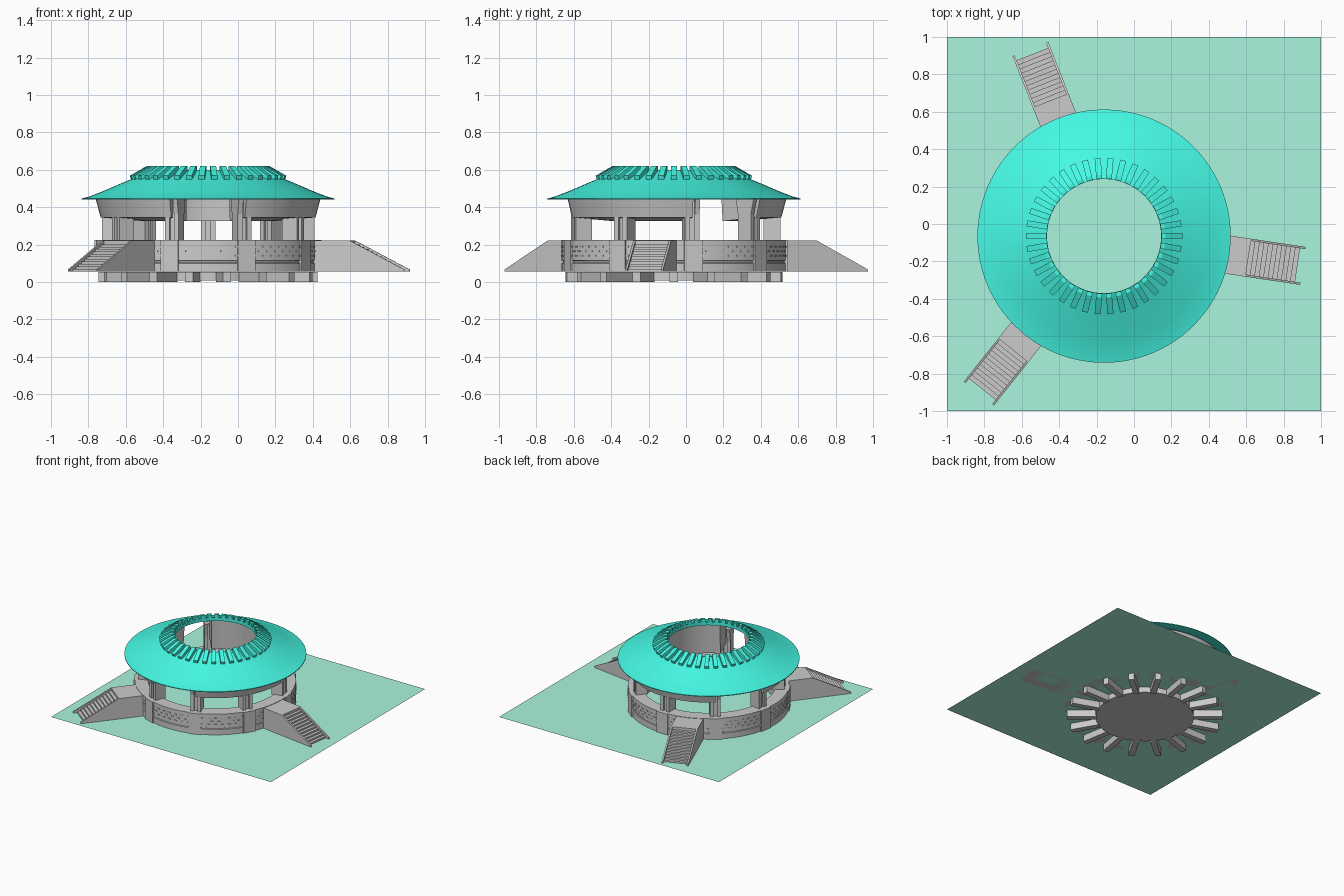
import bpy, bmesh
from math import sin, cos, radians, pi
from mathutils import Vector

if "Cube" in bpy.data.objects:
    bpy.data.objects.remove(bpy.data.objects["Cube"])

CX, CY, G = -0.16, -0.065, 0.055   # pavilion centre and ground level


def material(name, rgb):
    m = bpy.data.materials.new(name)
    m.diffuse_color = (*rgb, 1)
    m.use_nodes = True
    m.node_tree.nodes["Principled BSDF"].inputs["Base Color"].default_value = m.diffuse_color
    return m


def finish(name, bm, mat=None, smooth=False):
    bmesh.ops.recalc_face_normals(bm, faces=bm.faces)
    me = bpy.data.meshes.new(name)
    bm.to_mesh(me)
    bm.free()
    ob = bpy.data.objects.new(name, me)
    ob.location = (CX, CY, 0)
    bpy.context.collection.objects.link(ob)
    if mat:
        me.materials.append(mat)
    if smooth:
        bpy.ops.object.select_all(action='DESELECT')
        ob.select_set(True)
        bpy.context.view_layer.objects.active = ob
        bpy.ops.object.shade_smooth_by_angle(angle=radians(30))
    return ob


def sweep(bm, profile, a0=0, a1=360, segs=96):
    """Turn a closed (radius, z) profile around the centre."""
    full = a1 - a0 == 360
    rings = []
    for i in range(segs if full else segs + 1):
        a = radians(a0 + (a1 - a0) * i / segs)
        rings.append([bm.verts.new((r * cos(a), r * sin(a), z)) for r, z in profile])
    n = len(profile)
    for i in range(segs):
        p, q = rings[i], rings[(i + 1) % len(rings)]
        for j in range(n):
            k = (j + 1) % n
            bm.faces.new((p[j], p[k], q[k], q[j]))
    if not full:
        bm.faces.new(rings[0])
        bm.faces.new(rings[-1])


def fin(bm, profile, width, angle, offset=0):
    """Extrude a (radius, z) profile sideways and aim it along an angle."""
    a = radians(angle)
    out, side = Vector((cos(a), sin(a), 0)), Vector((-sin(a), cos(a), 0))
    ends = [[bm.verts.new(out * r + side * (offset + s * width / 2) + Vector((0, 0, z)))
             for r, z in profile] for s in (-1, 1)]
    p, q = ends
    for j in range(len(p)):
        k = (j + 1) % len(p)
        bm.faces.new((p[j], p[k], q[k], q[j]))
    bm.faces.new(p)
    bm.faces.new(q)


def rect(r0, r1, z0, z1):
    return [(r0, z0), (r1, z0), (r1, z1), (r0, z1)]


roof_green = material("roof_green", (0.06, 0.95, 0.78))
ground_green = material("ground_green", (0.41, 0.91, 0.74))

# ground sheet
bm = bmesh.new()
bmesh.ops.create_grid(bm, x_segments=1, y_segments=1, size=1)
ground = finish("ground", bm, ground_green)
ground.location = (0, 0, G)

# foundation disc and radial footings below the ground
bm = bmesh.new()
bmesh.ops.create_cone(bm, cap_ends=True, segments=72, radius1=0.37, radius2=0.37, depth=0.044)
bmesh.ops.translate(bm, verts=bm.verts, vec=(0, 0, 0.031))
finish("foundation_disc", bm, smooth=True)
bm = bmesh.new()
for i in range(18):
    fin(bm, rect(0.365, 0.585, 0, 0.054), 0.045, i * 20)
finish("footings", bm)

# drum wall with a shallow groove
bm = bmesh.new()
sweep(bm, [(0.50, G), (0.60, G), (0.60, 0.10), (0.594, 0.103), (0.594, 0.113),
           (0.60, 0.116), (0.60, 0.225), (0.50, 0.225)], segs=90)
finish("drum_wall", bm, smooth=True)

# rows of small blocks on the drum
bm = bmesh.new()
for row, z in enumerate((0.135, 0.16, 0.185)):
    for i in range(72):
        fin(bm, rect(0.59, 0.604, z, z + 0.008), 0.022, i * 5 + (row % 2) * 2.5)
finish("drum_blocks", bm)

# columns: two slabs around a recessed core, standing on pilasters
COLUMNS = [10 + 40 * i for i in range(9)]
bm = bmesh.new()
for a in COLUMNS:
    shaft = [(0.48, 0.22), (0.57, 0.22), (0.57, 0.36), (0.59, 0.445), (0.46, 0.47), (0.48, 0.36)]
    for s in (-1, 1):
        fin(bm, shaft, 0.026, a, s * 0.026)
    fin(bm, rect(0.495, 0.555, 0.22, 0.46), 0.026, a)
finish("columns", bm)
bm = bmesh.new()
for a in COLUMNS:
    fin(bm, rect(0.52, 0.607, G, 0.225), 0.10, a)
finish("pilasters", bm)

# heavy wedge beams under the roof, leaving three open bays
bm = bmesh.new()
for a in (-70, 50, 170):
    sweep(bm, [(0.60, 0.44), (0.575, 0.345), (0.34, 0.325), (0.325, 0.57), (0.39, 0.545)],
          a, a + 80, 20)
finish("roof_beams", bm, smooth=True)

# curved ring roof
bm = bmesh.new()
sweep(bm, [(0.677, 0.440), (0.677, 0.446), (0.635, 0.457), (0.56, 0.486), (0.47, 0.525),
           (0.39, 0.558), (0.305, 0.598), (0.305, 0.57), (0.39, 0.538), (0.60, 0.445)])
finish("roof", bm, roof_green, smooth=True)

# teeth around the roof opening
bm = bmesh.new()
for i in range(38):
    fin(bm, [(0.307, 0.575), (0.41, 0.54), (0.418, 0.568), (0.328, 0.62), (0.307, 0.62)],
        0.032, i * 360 / 38)
finish("roof_teeth", bm, roof_green)

# three stairs with landings
STEPS, R0, R1, TOP = 12, 0.78, 1.07, 0.215
run, rise = (R1 - R0) / STEPS, (TOP - G) / STEPS
steps = [(R0 - 0.01, G)]
z = TOP
steps.append((R0 - 0.01, z))
for i in range(STEPS):
    steps.append((R0 + i * run, z))
    z -= rise
    steps.append((R0 + i * run, z))
steps[-1] = (R0 + (STEPS - 1) * run, G)
landings, flights, sides = bmesh.new(), bmesh.new(), bmesh.new()
for a in (-8.5, 111.5, 231.5):
    fin(landings, rect(0.58, R0, G, 0.222), 0.205, a)
    fin(flights, steps, 0.185, a)
    for s in (-1, 1):
        fin(sides, [(R0, G), (R1 + 0.005, G), (R1 + 0.005, G + 0.012), (R0, 0.222)],
            0.012, a, s * 0.0965)
finish("landings", landings)
finish("stair_steps", flights)
finish("stair_sides", sides)
